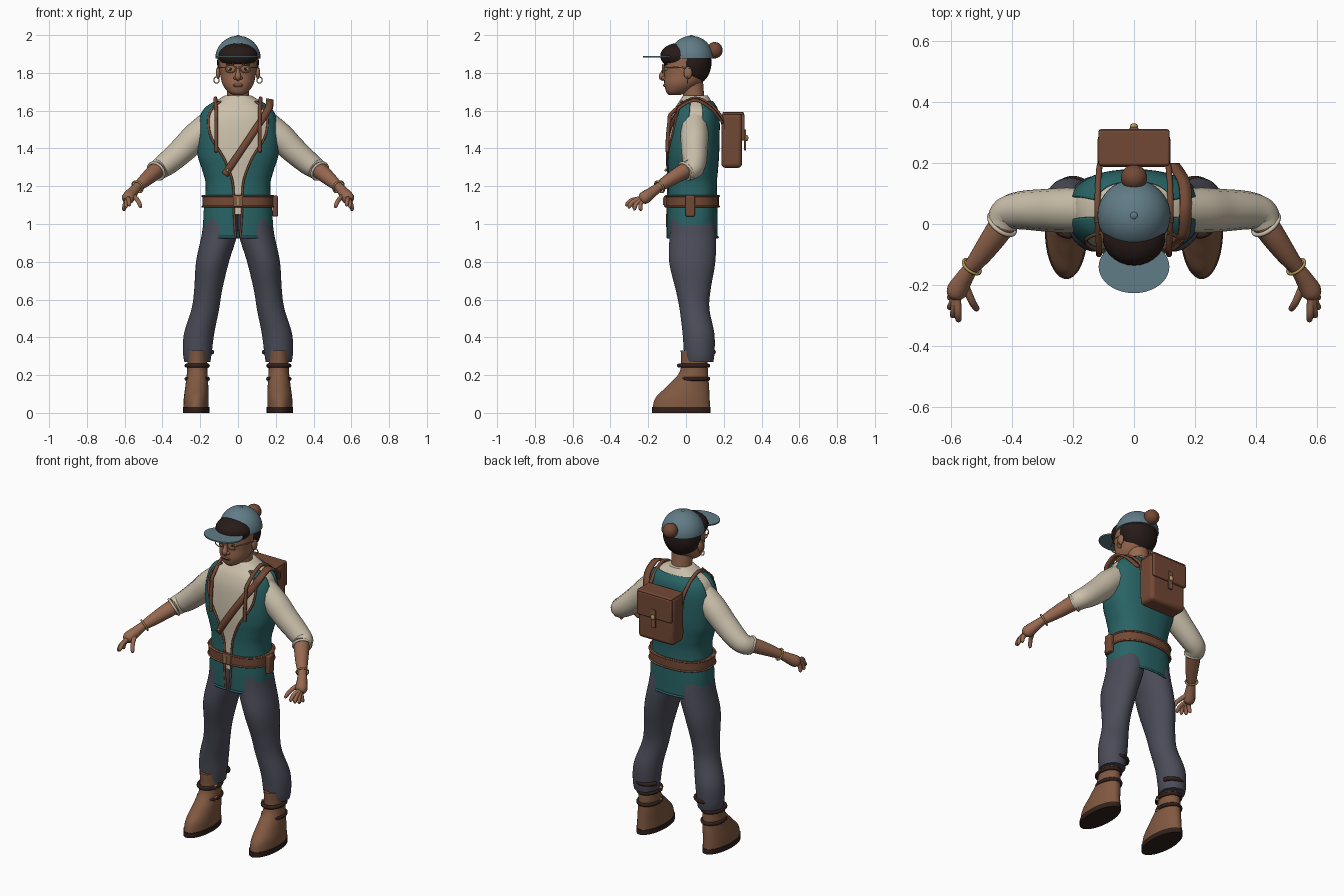
import bpy, bmesh
from math import sin, cos, pi, asin, copysign, radians
from mathutils import Vector, Matrix, Euler

if "Cube" in bpy.data.objects:
    bpy.data.objects.remove(bpy.data.objects["Cube"], do_unlink=True)


def material(name, *rgb):
    m = bpy.data.materials.new(name)
    m.use_nodes = True
    m.diffuse_color = (*rgb, 1)
    m.node_tree.nodes["Principled BSDF"].inputs["Base Color"].default_value = (*rgb, 1)
    return m


teal = material("teal cloth", .022, .125, .13)
cream = material("cream linen", .6, .53, .41)
slate = material("slate trousers", .072, .072, .1)
leather = material("brown leather", .17, .066, .036)
tan = material("tan leather", .22, .1, .053)
dark = material("dark leather", .03, .014, .011)
skin = material("skin", .31, .14, .08)
blue = material("cap blue", .12, .2, .24)
hair = material("hair", .02, .011, .009)
gold = material("gold", .45, .29, .09)


# Shared builders
def finish(name, mesh, mat, mirror=False, bevel=0, thick=0):
    obj = bpy.data.objects.new(name, mesh)
    bpy.context.scene.collection.objects.link(obj)
    mesh.materials.clear()
    mesh.materials.append(mat)
    mesh.shade_smooth()
    mesh.set_sharp_from_angle(angle=radians(45))
    if thick:
        obj.modifiers.new("thickness", "SOLIDIFY").thickness = thick
    if bevel:
        mod = obj.modifiers.new("bevel", "BEVEL")
        mod.width, mod.segments = bevel, 3
    if mirror:
        obj.modifiers.new("mirror", "MIRROR").use_mirror_merge = False
    return obj


def from_bmesh(name, bm, mat, **opts):
    bmesh.ops.recalc_face_normals(bm, faces=bm.faces)
    mesh = bpy.data.meshes.new(name)
    bm.to_mesh(mesh)
    bm.free()
    return finish(name, mesh, mat, **opts)


def smooth(points, n=6):
    out = []
    last = len(points) - 1
    for i in range(last):
        quad = [points[max(i - 1, 0)], points[i], points[i + 1], points[min(i + 2, last)]]
        for k in range(n):
            t = k / n
            out.append([b + ((c - a) * t + (2*a - 5*b + 4*c - d) * t*t
                             + (3*b - a - 3*c + d) * t**3) / 2 for a, b, c, d in zip(*quad)])
    return out + [list(points[-1])]


def grid(name, rows, mat, closed=True, caps=True, skip=lambda i, j: False, **opts):
    bm = bmesh.new()
    vs = [[bm.verts.new(p) for p in row] for row in rows]
    count = len(rows[0])
    for i in range(len(rows) - 1):
        for j in range(count if closed else count - 1):
            k = (j + 1) % count
            if not skip(i, j):
                bm.faces.new((vs[i][j], vs[i][k], vs[i + 1][k], vs[i + 1][j]))
    if closed and caps:
        bm.faces.new(vs[0])
        bm.faces.new(vs[-1])
    return from_bmesh(name, bm, mat, **opts)


def rim(x, y, z, rx, ry, angle, power):
    c, s = cos(angle), sin(angle)
    return (x + rx * copysign(abs(c) ** (2 / power), c),
            y + ry * copysign(abs(s) ** (2 / power), s), z)


def loft(name, rings, mat, power=2, seg=40, **opts):
    rows = [[rim(*r[:5], 2 * pi * j / seg, power) for j in range(seg)] for r in smooth(rings)]
    return grid(name, rows, mat, **opts)


def tube(name, points, mat, radius=None, cyclic=False, mirror=False):
    curve = bpy.data.curves.new(name, "CURVE")
    curve.dimensions, curve.bevel_depth, curve.use_fill_caps = "3D", 1, True
    curve.bevel_resolution = 4
    spline = curve.splines.new("POLY")
    pts = points if radius else smooth(points)
    spline.points.add(len(pts) - 1)
    for sp, p in zip(spline.points, pts):
        sp.co = (*p[:3], 1)
        sp.radius = radius or p[3]
    spline.use_cyclic_u = cyclic
    helper = bpy.data.objects.new(name, curve)
    mesh = bpy.data.meshes.new_from_object(helper)
    bpy.data.objects.remove(helper)
    return finish(name, mesh, mat, mirror)


def hoop(name, centre, rx, ry, mat, radius, normal=(0, 0, 1), arc=1, **opts):
    turn = Vector(normal).to_track_quat("Z", "Y")
    pts = [Vector(centre) + turn @ Vector((rx * cos(a), ry * sin(a), 0))
           for a in (-pi / 2 + 2 * pi * arc * (j / 32 - .5 * (arc < 1)) for j in range(32))]
    return tube(name, pts, mat, radius, cyclic=arc == 1, **opts)


def ball(name, loc, size, mat, **opts):
    bm = bmesh.new()
    bmesh.ops.create_uvsphere(bm, u_segments=28, v_segments=18, radius=1,
                              matrix=Matrix.LocRotScale(Vector(loc), None, Vector(size)))
    return from_bmesh(name, bm, mat, **opts)


def box(name, loc, size, mat, rot=(0, 0, 0), **opts):
    bm = bmesh.new()
    bmesh.ops.create_cube(bm, size=1, matrix=Matrix.LocRotScale(
        Vector(loc), Euler(rot), Vector(size)))
    return from_bmesh(name, bm, mat, **opts)


# Torso profile: x, y, z, half width, half depth, half width of the vest opening
BODY = [(0, .035, .93, .182, .13, .012), (0, .034, 1.05, .18, .13, .02),
        (0, .034, 1.2, .168, .126, .025), (0, .036, 1.28, .185, .13, .045),
        (0, .037, 1.36, .21, .135, .08), (0, .04, 1.46, .215, .135, .14),
        (0, .045, 1.55, .206, .13, .155), (0, .05, 1.61, .18, .115, .135),
        (0, .05, 1.65, .125, .09, .09), (0, .05, 1.68, .075, .07, .06)]
BOXY = 2.4


def on_body(x, z, side=-1, gap=.015):
    r = min(smooth(BODY, 12), key=lambda q: abs(q[2] - z))
    return (x, r[1] + side * (r[4] * max(0, 1 - abs(x / r[3]) ** BOXY) ** (1 / BOXY) + gap), z)


# Shirt, then vest shell with front opening and arm holes
loft("shirt", [(*r[:3], r[3] - .005, r[4] - .005) for r in BODY[1:]], cream, BOXY)
rows, COLS = [], 72
for x, y, z, rx, ry, w in smooth(BODY[:-1]):
    a = asin((w / rx) ** (BOXY / 2))
    rows.append([rim(x, y, z, rx + .003, ry + .003, -pi/2 + a + (2*pi - 2*a) * j / COLS, BOXY)
                 for j in range(COLS + 1)])


def arm_hole(i, j):
    t = min(j, COLS - 1 - j) / COLS
    return rows[i][0][2] > 1.44 and .12 < t < .21


grid("vest", rows, teal, closed=False, skip=arm_hole, thick=.008)
tube("vest_front_trim", [row[0] for row in rows], leather, .006, mirror=True)
tube("vest_hem_trim", rows[0], teal, .006)

# Belt with buckle and pouch
loft("belt", [(0, .034, z, .188, .14) for z in (1.09, 1.15)], leather, BOXY)
for z in (1.092, 1.148):
    tube("belt_edge", [rim(0, .034, z, .189, .141, 2 * pi * j / 48, BOXY) for j in range(48)],
         tan, .005, cyclic=True)
box("belt_buckle", (0, -.11, 1.12), (.055, .014, .058), tan, bevel=.005)
box("buckle_pin", (0, -.118, 1.12), (.012, .008, .04), gold, bevel=.002)
box("belt_pouch", (.197, .022, 1.095), (.03, .05, .11), leather, bevel=.008)

# Trousers
loft("trouser_legs", [(.09, .03, 1.07, .088, .11), (.097, .036, .95, .094, .122),
                      (.135, .033, .8, .087, .122), (.158, .038, .65, .074, .092),
                      (.173, .045, .55, .073, .079), (.206, .066, .42, .08, .084),
                      (.215, .07, .32, .076, .081), (.215, .07, .27, .069, .075)],
     slate, mirror=True)
hoop("trouser_cuff_strap", (.2, .066, .322), .068, .08, dark, .012, arc=.4, mirror=True)

# Boots
loft("boots", [(.215, .042, .33, .05, .07), (.216, .042, .22, .054, .074),
               (.218, .01, .14, .061, .112), (.221, -.018, .08, .066, .143),
               (.222, -.025, .02, .067, .153)], tan, mirror=True)
loft("boot_soles", [(.222, -.025, z, .07, .156) for z in (0, .03)], dark, mirror=True)
for z in (.18, .25):
    hoop("boot_strap", (.216, .04, z), .056, .077, dark, .011, mirror=True)
    box("boot_buckle", (.162, .015, z), (.014, .024, .026), gold, bevel=.004, mirror=True)

# Sleeves, arms and hands
tube("sleeves", [(.13, .045, 1.545, .07), (.22, .045, 1.465, .074), (.29, .045, 1.395, .07),
                 (.37, .045, 1.325, .063), (.415, .035, 1.293, .056), (.433, 0, 1.28, .052)],
     cream, mirror=True)
along = Vector((.1, -.13, -.09))
hoop("sleeve_cuffs", (.433, 0, 1.28), .05, .05, cream, .007, normal=along, mirror=True)
tube("forearms", [(.41, .03, 1.3, .044), (.45, -.03, 1.268, .042), (.5, -.1, 1.225, .034),
                  (.54, -.15, 1.19, .024)], skin, mirror=True)
hoop("bracelets", (.532, -.14, 1.197), .033, .033, gold, .005, normal=along, mirror=True)
tube("palms", [(.535, -.145, 1.195, .024), (.558, -.18, 1.168, .029),
               (.582, -.222, 1.137, .034), (.588, -.24, 1.124, .018)], skin, mirror=True)
FINGERS = {"thumb": (.513, -.285, 1.09), "index_finger": (.575, -.322, 1.1),
           "middle_finger": (.595, -.308, 1.088), "ring_finger": (.606, -.278, 1.076),
           "little_finger": (.606, -.242, 1.072)}
for name, tip in FINGERS.items():
    tip = Vector(tip)
    root = Vector((.56, -.19, 1.155) if name == "thumb" else (.582, -.222, 1.137))
    middle = root.lerp(tip, .6) + Vector((0, -.006, .01))
    tube(name, [(*root, .014), (*middle, .012), (*root.lerp(tip, .92), .01), (*tip, .003)],
         skin, mirror=True)

# Head and face
loft("neck", [(0, .045, 1.62, .062, .06), (0, .04, 1.68, .058, .056), (0, .03, 1.76, .062, .06)],
     skin)
loft("head", [(0, -.06, 1.683, .025, .03), (0, -.045, 1.7, .054, .06), (0, -.02, 1.74, .082, .095),
              (0, 0, 1.79, .094, .114), (0, .005, 1.84, .101, .12), (0, .01, 1.9, .1, .115),
              (0, .02, 1.95, .07, .08), (0, .02, 1.97, .03, .03)], skin, power=2.2)
tube("nose", [(0, -.112, 1.832, .008), (0, -.123, 1.8, .012), (0, -.128, 1.778, .016),
              (0, -.115, 1.764, .009)], skin)
ball("nostrils", (.014, -.117, 1.773), (.011, .013, .009), skin, mirror=True)
ball("lips", (0, -.108, 1.734), (.028, .013, .01), skin)
box("mouth_line", (0, -.12, 1.735), (.046, .006, .003), dark)
ball("eyes", (.04, -.102, 1.82), (.018, .009, .008), cream, mirror=True)
ball("pupils", (.04, -.108, 1.82), (.007, .006, .007), dark, mirror=True)
box("eyebrows", (.042, -.108, 1.846), (.045, .012, .009), hair, rot=(0, -.2, .25),
    bevel=.003, mirror=True)
ball("ears", (.105, .01, 1.8), (.012, .022, .032), skin, mirror=True)
hoop("earrings", (.114, .008, 1.762), .014, .016, gold, .003, normal=(0, 1, 0), mirror=True)

# Glasses
hoop("glasses_rims", (.04, -.123, 1.822), .027, .021, gold, .003, normal=(0, 1, 0), mirror=True)
tube("glasses_bridge", [(-.014, -.124, 1.826), (.014, -.124, 1.826)], gold, .003)
tube("glasses_temples", [(.066, -.122, 1.828), (.104, -.05, 1.83), (.11, .02, 1.825)],
     gold, .003, mirror=True)

# Hair and cap
ball("back_hair", (0, .037, 1.855), (.111, .098, .122), hair)
ball("front_hair", (0, -.04, 1.89), (.104, .096, .068), hair)
loft("cap_crown", [(0, .028, 1.876 + .12 * sin(a), .12 * cos(a), .118 * cos(a))
                   for a in (k * pi / 17 for k in range(9))], blue)
ball("cap_button", (0, .028, 1.994), (.012, .012, .006), blue)
loft("cap_brim", [(0, -.14, z, .116, .087) for z in (1.881, 1.889)], blue)
ball("cap_pompom", (0, .152, 1.92), (.043, .042, .043), leather)

# Backpack and its straps
box("backpack", (0, .242, 1.443), (.24, .11, .292), leather, bevel=.022)
box("backpack_flap", (0, .302, 1.512), (.232, .018, .14), leather, bevel=.007)
box("backpack_top", (0, .25, 1.585), (.232, .115, .014), leather, bevel=.006)
box("backpack_clasp_strap", (0, .313, 1.445), (.028, .01, .11), tan, bevel=.003)
ball("backpack_clasp", (0, .321, 1.455), (.013, .009, .016), gold)
shoulder = [on_body(.115, z) for z in (1.38, 1.46, 1.54, 1.59)]
shoulder += [(.12, .05, 1.665), on_body(.115, 1.59, 1), (.11, .2, 1.5), (.11, .2, 1.34)]
tube("shoulder_straps", [p[:3] for p in smooth(shoulder)], leather, .01, mirror=True)

# Strap across the chest
path = [on_body(-.07 + .215 * k / 5, 1.26 + .32 * k / 5, gap=.009) for k in range(6)]
path += [(.165, -.035, 1.625), (.17, .05, 1.662), (.165, .14, 1.615), (.13, .2, 1.54)]
width = [Vector((.015, 0, -.011))] * 6 + [Vector((.019, 0, -.004))] * 4
ribbon = smooth([(*p, *w) for p, w in zip(path, width)])
grid("chest_strap", [[Vector(p[:3]) - Vector(p[3:]), Vector(p[:3]) + Vector(p[3:])]
                     for p in ribbon], leather, closed=False, thick=.012)
ball("chest_strap_stud", on_body(-.055, 1.285, gap=.016), (.008, .006, .008), gold)
